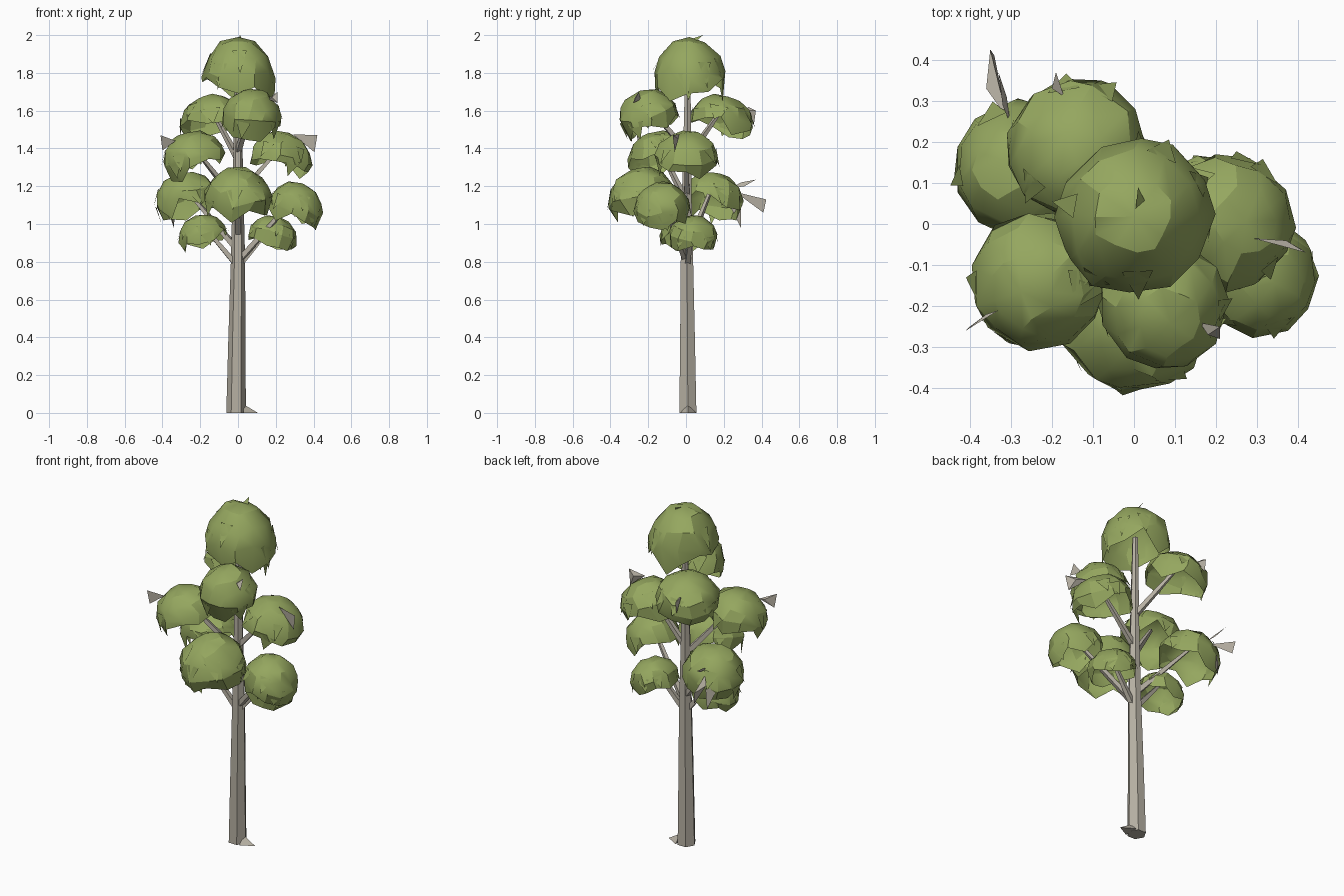
import bpy, bmesh, math, random
from mathutils import Vector

if "Cube" in bpy.data.objects:
    bpy.data.objects.remove(bpy.data.objects["Cube"])

random.seed(7)


def material(name, rgb):
    m = bpy.data.materials.new(name)
    m.diffuse_color = (*rgb, 1)
    m.use_nodes = True
    m.node_tree.nodes["Principled BSDF"].inputs["Base Color"].default_value = m.diffuse_color
    return m


BARK = material("grey bark", (0.47, 0.435, 0.365))
LEAF = material("leaf green", (0.30, 0.385, 0.115))


def finish(bm, name, mat, smooth=False):
    me = bpy.data.meshes.new(name)
    bm.to_mesh(me)
    bm.free()
    me.materials.append(mat)
    ob = bpy.data.objects.new(name, me)
    bpy.context.collection.objects.link(ob)
    if smooth:
        bpy.ops.object.select_all(action='DESELECT')
        ob.select_set(True)
        bpy.context.view_layer.objects.active = ob
        bpy.ops.object.shade_smooth_by_angle(angle=math.radians(28))
    return ob


def tube(name, path, sides):
    """Tapered faceted tube through (point, radius) stations."""
    bm = bmesh.new()
    quat = (path[-1][0] - path[0][0]).to_track_quat('Z', 'Y')
    rings = []
    for p, r in path:
        ring = []
        for i in range(sides):
            a = math.tau * (i + 0.5) / sides
            ring.append(bm.verts.new(p + quat @ Vector((r * math.cos(a), r * math.sin(a), 0))))
        rings.append(ring)
    for lo, hi in zip(rings, rings[1:]):
        for i in range(sides):
            j = (i + 1) % sides
            bm.faces.new((lo[i], lo[j], hi[j], hi[i]))
    bm.faces.new(rings[0][::-1])
    bm.faces.new(rings[-1])
    finish(bm, name, BARK)


def chip(name, pts):
    """Small angular piece of wood: the hull of a few points."""
    bm = bmesh.new()
    for p in pts:
        bm.verts.new(p)
    bmesh.ops.convex_hull(bm, input=bm.verts[:])
    finish(bm, name, BARK)


def clump(name, center, r, h, tilt, rim=106, seg=11):
    """Open leafy dome with ragged rim and loose flaps, leaning outward."""
    bm = bmesh.new()
    c = Vector(center)
    out = Vector((c.x, c.y, 0)).normalized()
    t = math.radians(tilt)
    quat = Vector((0, 0, 1)).rotation_difference(out * math.sin(t) + Vector((0, 0, math.cos(t))))

    def vert(theta, phi, k):
        p = math.radians(phi)
        return bm.verts.new(c + quat @ Vector((r * k * math.sin(p) * math.cos(theta),
                                               r * k * math.sin(p) * math.sin(theta),
                                               h * k * math.cos(p))))

    top = vert(0, 0, 1.0)
    rings = []
    for n, phi in enumerate((30, 56, 81, rim)):
        ring = []
        for i in range(seg):
            th = math.tau * (i + random.uniform(-0.2, 0.2)) / seg
            rag = random.uniform(-18, 18) if n == 3 else random.uniform(-5, 5)
            ring.append(vert(th, phi + rag, random.uniform(0.97, 1.04)))
        rings.append(ring)
    for i in range(seg):
        j = (i + 1) % seg
        bm.faces.new((top, rings[0][i], rings[0][j]))
        for a, b in zip(rings, rings[1:]):
            bm.faces.new((a[i], b[i], b[j], a[j]))
    # loose pointed leaf flaps lifting from the surface
    for k in range(6):
        th = math.tau * (k + random.random()) / 6
        phi = random.uniform(45, 85)
        w = random.uniform(0.2, 0.35)
        bm.faces.new((vert(th - w, phi, 1.0), vert(th, phi + 34, 1.07), vert(th + w, phi, 1.0)))
    finish(bm, name, LEAF, True)


# trunk
tube("trunk", [(Vector((-0.01, 0.01, 0)), 0.052), (Vector((-0.006, 0.008, 0.4)), 0.045),
               (Vector((0, 0.005, 0.8)), 0.038), (Vector((0, 0.004, 1.2)), 0.028),
               (Vector((0, 0.01, 1.82)), 0.016)], 6)
chip("root", [(0.03, -0.03, 0), (0.03, 0.055, 0), (0.105, 0.01, 0), (0.03, 0.01, 0.045)])

# leaf clumps: x, y, z, radius, height
CLUMPS = [(0.072, -0.195, 1.56, 0.158, 0.155), (-0.138, 0.185, 1.54, 0.175, 0.142),
          (0.225, 0.005, 1.345, 0.168, 0.145), (-0.235, -0.14, 1.345, 0.168, 0.145),
          (0.0, -0.232, 1.13, 0.182, 0.168), (0.298, -0.125, 1.075, 0.15, 0.148),
          (-0.272, 0.133, 1.12, 0.17, 0.157), (0.18, 0.035, 0.93, 0.132, 0.115),
          (-0.185, -0.01, 0.932, 0.132, 0.12)]
clump("crown_clump", (0.002, 0.018, 1.755), 0.192, 0.235, 0, 103, 12)
for n, (x, y, z, r, h) in enumerate(CLUMPS, 1):
    clump(f"leaf_clump_{n}", (x, y, z), r, h, 19)
    # branch from the trunk up into the clump
    d = math.hypot(x, y)
    start = Vector((0, 0.004, z - 0.85 * d))
    end = Vector((x, y, z + 0.06))
    tube(f"branch_{n}", [(start, 0.02), (start.lerp(end, 0.5), 0.016), (end, 0.01)], 4)

# leaf sprig on the crown
bm = bmesh.new()
bm.faces.new([bm.verts.new(p) for p in ((0.0, 0.0, 1.97), (0.03, 0.05, 1.965), (0.01, 0.09, 2.0))])
finish(bm, "crown_sprig", LEAF)

# twig ends poking out of the clumps
chip("twig_right", [(0.29, -0.035, 1.475), (0.42, -0.07, 1.47), (0.405, -0.06, 1.38), (0.37, -0.04, 1.45)])
chip("twig_left", [(-0.33, -0.21, 1.44), (-0.41, -0.26, 1.47), (-0.4, -0.25, 1.39), (-0.36, -0.22, 1.44)])
chip("twig_back", [(-0.31, 0.26, 1.17), (-0.35, 0.425, 1.13), (-0.34, 0.41, 1.06), (-0.36, 0.33, 1.14)])
chip("twig_back_upper", [(-0.3, 0.24, 1.19), (-0.33, 0.37, 1.235), (-0.31, 0.31, 1.2), (-0.32, 0.29, 1.22)])
chip("twig_back_lower", [(-0.38, 0.25, 1.1), (-0.33, 0.29, 1.1), (-0.34, 0.29, 0.98), (-0.36, 0.24, 1.08)])
chip("twig_high_back", [(-0.17, 0.31, 1.6), (-0.19, 0.37, 1.6), (-0.19, 0.36, 1.53), (-0.2, 0.33, 1.62)])
chip("twig_high_front", [(0.16, -0.24, 1.66), (0.21, -0.25, 1.7), (0.21, -0.28, 1.64), (0.18, -0.27, 1.67)])
